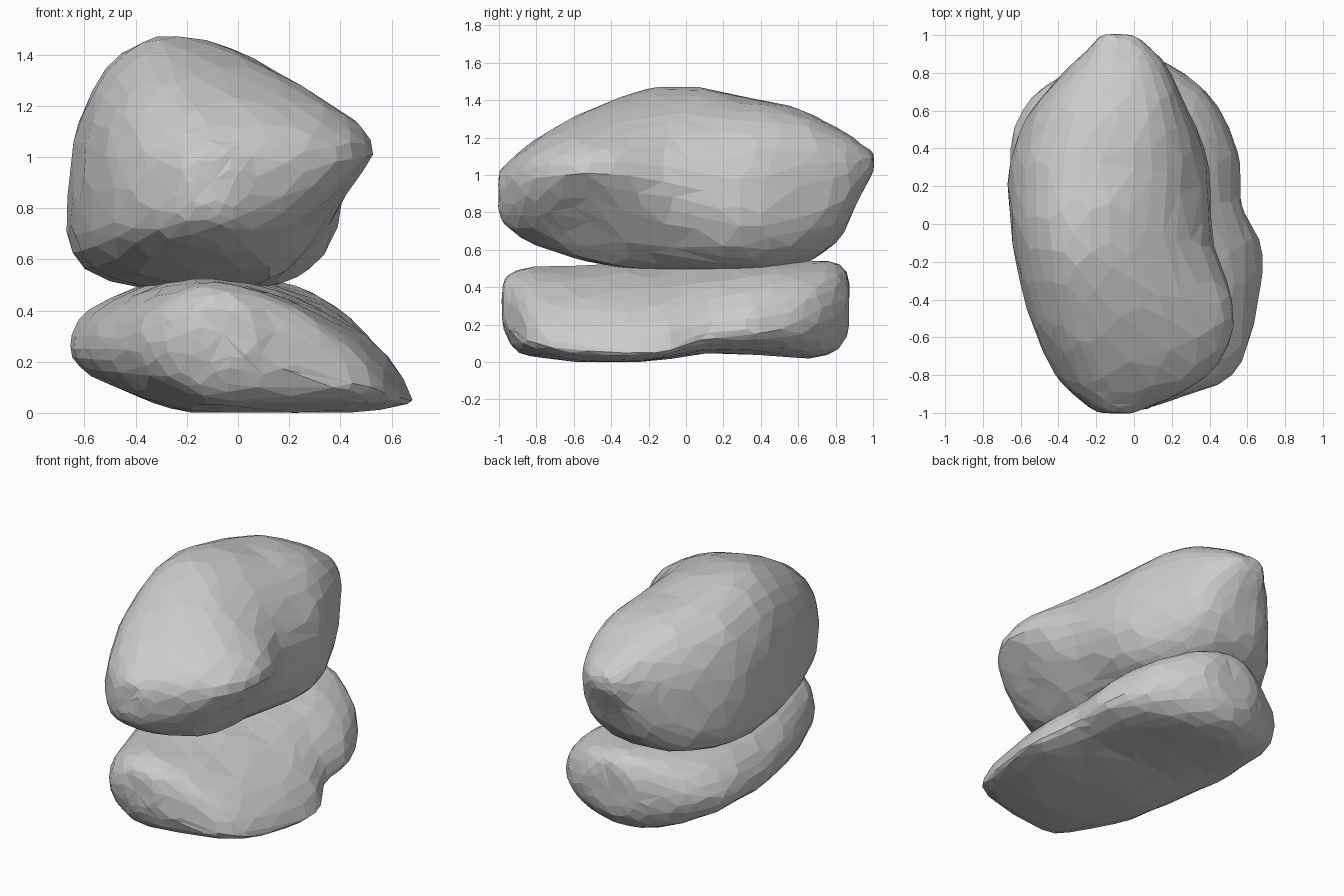
import bpy, bmesh, math, random
from mathutils import Vector, noise

if "Cube" in bpy.data.objects:
    bpy.data.objects.remove(bpy.data.objects["Cube"])

random.seed(4)
SIDES = 36      # points around each ring
STEPS = 4       # rings between two key sections


def catmull(a, b, c, d, t):
    return [0.5 * (2*q + (r-p)*t + (2*p-5*q+4*r-s)*t*t + (3*q-p-3*r+s)*t**3)
            for p, q, r, s in zip(a, b, c, d)]


def ring(sec, left_top, left_low):
    """Closed section built of four superellipse quarters."""
    y, xl, zl, xt, zt, xr, zr, xb, zb, right_top, right_low = sec
    pts = []
    corners = [((xr, zr), (xt, zt), right_top, 0), ((xt, zt), (xl, zl), left_top, 1),
               ((xl, zl), (xb, zb), left_low, 0), ((xb, zb), (xr, zr), right_low, 1)]
    for p0, p1, power, turn in corners:
        side, pole = (p1, p0) if turn else (p0, p1)
        for i in range(SIDES // 4):
            a = math.pi / 2 * i / (SIDES // 4)
            c, s = math.cos(a), math.sin(a)
            k = (c**power + s**power) ** (-1 / power) if c > 1e-6 else 1
            u, v = (s*k, c*k) if turn else (c*k, s*k)
            pts.append(Vector((pole[0] + (side[0]-pole[0])*u, y,
                               side[1] + (pole[1]-side[1])*v)))
    return pts


def rock(name, keys, left_top, left_low, ratio):
    keys = [keys[0]] + keys + [keys[-1]]
    secs = [catmull(*keys[i:i+4], t / STEPS)
            for i in range(len(keys) - 3) for t in range(STEPS)] + [keys[-1]]
    bm = bmesh.new()
    loops = [[bm.verts.new(p) for p in ring(s, left_top, left_low)] for s in secs]
    for a, b in zip(loops, loops[1:]):
        for i in range(SIDES):
            j = (i + 1) % SIDES
            bm.faces.new((a[i], a[j], b[j], b[i]))
    for lp in (loops[0], loops[-1]):
        bmesh.ops.poke(bm, faces=[bm.faces.new(lp)])
    bmesh.ops.recalc_face_normals(bm, faces=bm.faces)
    # worn edges, then chiselled unevenness
    for _ in range(2):
        bmesh.ops.smooth_vert(bm, verts=bm.verts, factor=0.5, use_axis_x=True,
                              use_axis_y=True, use_axis_z=True)
    bm.normal_update()
    for v in bm.verts:
        v.co += v.normal * (0.003 + 0.008 * noise.noise(v.co * 5) + random.uniform(-.003, .003))
        v.co.z = max(v.co.z, 0)
    me = bpy.data.meshes.new(name)
    bm.to_mesh(me)
    bm.free()
    ob = bpy.data.objects.new(name, me)
    bpy.context.collection.objects.link(ob)
    dec = ob.modifiers.new("facets", 'DECIMATE')
    dec.ratio = ratio
    return ob


# Section: y, left x z, top x z, right x z, bottom x z, right-top and right-low roundness
rock("lower_rock", [
    [-.98, -.18, .32, -.05, .43, .05, .28, -.05, .20, 2.2, 2.0],
    [-.92, -.28, .29, -.08, .48, .22, .18, -.08, .08, 2.0, 2.2],
    [-.80, -.38, .27, -.10, .51, .52, .11, -.05, .03, 1.6, 2.5],
    [-.50, -.50, .25, -.10, .52, .64, .07, -.10, .00, 1.55, 3.2],
    [-.15, -.60, .25, -.10, .53, .68, .06, -.10, .01, 1.6, 3.2],
    [.10, -.65, .25, -.10, .53, .57, .14, -.10, .05, 1.8, 2.6],
    [.40, -.66, .27, -.10, .54, .55, .17, -.10, .04, 2.0, 2.4],
    [.65, -.56, .27, -.10, .54, .42, .23, -.10, .02, 2.2, 2.4],
    [.80, -.36, .28, -.10, .53, .25, .27, -.10, .06, 2.3, 2.2],
    [.87, -.22, .30, -.05, .46, .12, .30, -.05, .16, 2.0, 2.0],
], 1.9, 1.9, 0.3)

rock("upper_rock", [
    [-1.0, -.18, .90, -.10, 1.01, -.01, .92, -.08, .81, 2.0, 2.0],
    [-.95, -.26, .88, -.10, 1.07, .11, .95, -.05, .73, 2.0, 1.9],
    [-.80, -.41, .86, -.12, 1.19, .40, .99, .02, .63, 1.9, 1.4],
    [-.50, -.55, .83, -.20, 1.36, .56, 1.01, .15, .53, 1.65, 0.9],
    [-.10, -.64, .82, -.24, 1.48, .42, .97, .05, .49, 1.65, 1.7],
    [.30, -.66, .82, -.22, 1.42, .40, .86, .00, .48, 2.0, 2.5],
    [.60, -.54, .85, -.18, 1.35, .29, .88, -.05, .52, 2.6, 2.5],
    [.80, -.37, .92, -.15, 1.25, .19, .95, -.10, .64, 2.8, 2.3],
    [.91, -.26, 1.00, -.10, 1.18, .11, 1.02, -.10, .84, 2.6, 2.0],
    [1.0, -.17, 1.07, -.09, 1.12, .01, 1.07, -.09, 1.03, 2.0, 2.0],
], 2.3, 4.2, 0.3)
